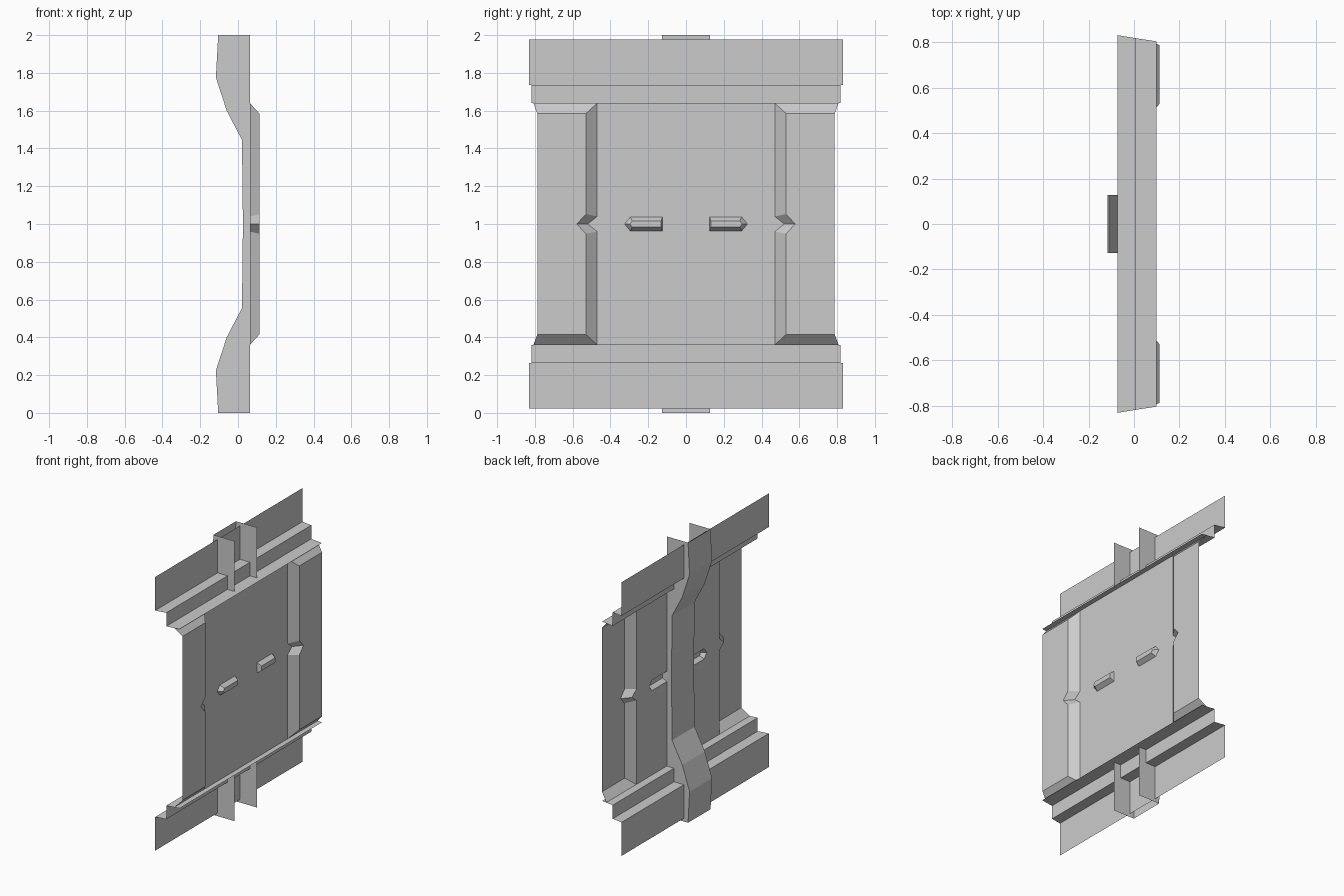
import bpy, bmesh
from mathutils import Vector

if "Cube" in bpy.data.objects:
    bpy.data.objects.remove(bpy.data.objects["Cube"])

# Every part is one quarter, mirrored across y = 0 and z = 1 (z is local to z = 1)
def part(name, faces, smooth=False):
    bm = bmesh.new()
    for pts, facing in faces:
        f = bm.faces.new([bm.verts.new(p) for p in pts])
        f.normal_update()
        if f.normal.dot(Vector(facing)) < 0:
            f.normal_flip()
    bmesh.ops.remove_doubles(bm, verts=bm.verts, dist=0.0005)
    me = bpy.data.meshes.new(name)
    bm.to_mesh(me)
    bm.free()
    ob = bpy.data.objects.new(name, me)
    bpy.context.collection.objects.link(ob)
    ob.location.z = 1
    m = ob.modifiers.new("mirror", 'MIRROR')
    m.use_axis = (False, True, True)
    m.merge_threshold = 0.0005
    return ob

X, R, B = 0.063, 0.113, 0.093      # panel plane, raised plane, bump top
OUT = (1, 0, 0)

def at(x, pts):
    return [(x, y, z) for y, z in pts]

# Centre panel with an opening behind the bump
hole = [(0.125, 0), (0.125, 0.037), (0.295, 0.037), (0.325, 0)]
inner = [(0.52, 0), (0.47, 0.04), (0.47, 0.64)]
outer = [(0.578, 0), (0.53, 0.052), (0.53, 0.585)]
part("centre_panel", [(at(X, [(0, 0)] + hole + inner + [(0, 0.64)]), OUT)])

# Raised side panels: notched inner slope, flat face, end slope
a, b = at(X, inner), at(R, outer)
faces = [([a[i], a[i + 1], b[i + 1], b[i]], OUT) for i in range(2)]
faces.append((b + [(R, 0.787, 0.585), (R, 0.787, 0)], OUT))
faces.append(([a[2], (X, 0.808, 0.64), (R, 0.787, 0.585), b[2]], OUT))
part("raised_side_panel", faces)

# Small pointed bumps beside the middle
top = [(0.132, 0), (0.132, 0.017), (0.285, 0.017), (0.297, 0)]
a, b = at(X, hole), at(B, top)
faces = [([a[i], a[i + 1], b[i + 1], b[i]],
          [(0, -1, 0), (0, 0, 1), (0, 1, 0)][i]) for i in range(3)]
faces.append((b, OUT))
part("pointed_bump", faces)

# Stepped rails along the top and bottom: (x, z, half width)
steps = [(0.10, 0.64, 0.804), (0.006, 0.64, 0.818), (0.006, 0.737, 0.818),
         (-0.072, 0.737, 0.831), (-0.072, 0.977, 0.831)]
faces = []
for (x0, z0, w0), (x1, z1, w1) in zip(steps, steps[1:]):
    faces.append(([(x0, 0, z0), (x0, w0, z0), (x1, w1, z1), (x1, 0, z1)], (1, 0, 1)))
part("stepped_rail", faces)

# Curved spine at the back: open channel with two side plates
spine = [(0.026, 0), (0.021, 0.445), (-0.06, 0.60), (-0.117, 0.775), (-0.105, 1)]
W = 0.127
faces = []
for (x0, z0), (x1, z1) in zip(spine, spine[1:]):
    faces.append(([(x0, 0, z0), (x0, W, z0), (x1, W, z1), (x1, 0, z1)], (-1, 0, 0)))
    faces.append(([(x0, W, z0), (x1, W, z1), (X, W, z1), (X, W, z0)], (0, 1, 0)))
part("back_spine", faces)
